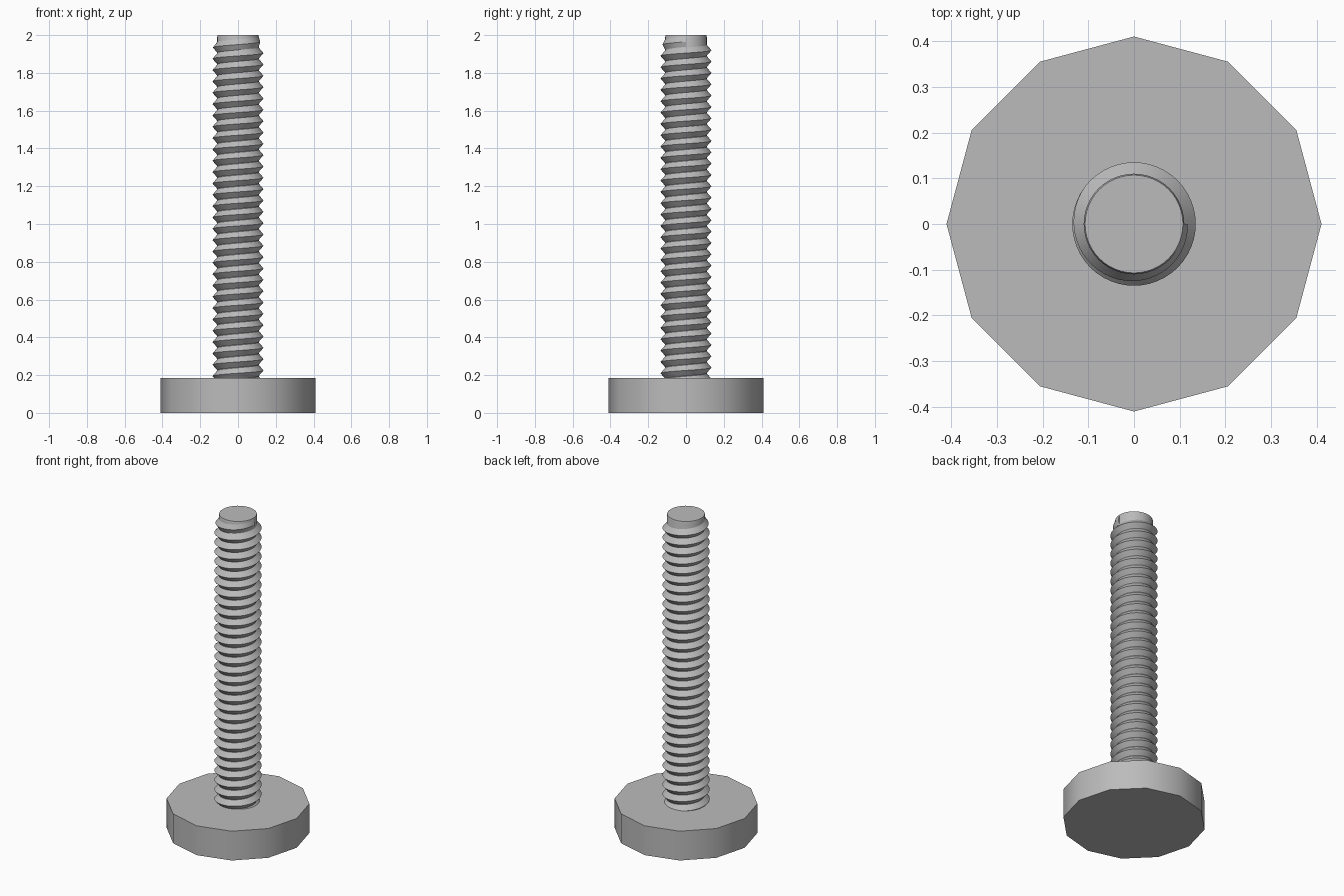
import bpy, bmesh, math

cube = bpy.data.objects.get("Cube")
if cube:
    bpy.data.objects.remove(cube)

HEAD_R, HEAD_H = 0.41, 0.185
CORE_R, CREST_R = 0.11, 0.135
PITCH, STEPS = 0.06, 48

steel = bpy.data.materials.new("grey steel")
steel.use_nodes = True
colour = (0.5, 0.5, 0.5, 1)
steel.diffuse_color = colour
steel.node_tree.nodes["Principled BSDF"].inputs["Base Color"].default_value = colour


def finish(name, bm, angle):
    bmesh.ops.recalc_face_normals(bm, faces=bm.faces)
    mesh = bpy.data.meshes.new(name)
    bm.to_mesh(mesh)
    bm.free()
    obj = bpy.data.objects.new(name, mesh)
    bpy.context.collection.objects.link(obj)
    mesh.materials.append(steel)
    bpy.ops.object.select_all(action="DESELECT")
    obj.select_set(True)
    bpy.context.view_layer.objects.active = obj
    bpy.ops.object.shade_smooth_by_angle(angle=math.radians(angle))
    return obj


def ring(bm, radius, z, sides):
    return [bm.verts.new((radius * math.cos(math.tau * i / sides),
                          radius * math.sin(math.tau * i / sides), z)) for i in range(sides)]


def lathe(name, profile, sides, angle):
    """Closed solid turned from (radius, height) points."""
    bm = bmesh.new()
    rings = [ring(bm, r, z, sides) for r, z in profile]
    for low, high in zip(rings, rings[1:]):
        for i in range(sides):
            j = (i + 1) % sides
            bm.faces.new((low[i], low[j], high[j], high[i]))
    bm.faces.new(rings[0])
    bm.faces.new(rings[-1])
    return finish(name, bm, angle)


# Twelve-sided head
lathe("head", [(HEAD_R, 0), (HEAD_R, HEAD_H)], 12, 35)

# Plain core with a slightly chamfered tip
lathe("shaft_core", [(CORE_R, HEAD_H - 0.02), (CORE_R, 1.99), (CORE_R - 0.003, 2)], STEPS, 30)

# Right-handed V thread, fading into the core over the last turn
bm = bmesh.new()
start, end = HEAD_H - PITCH / 2, 1.965
count = round((end - start) / PITCH * STEPS)
previous = None
for k in range(count + 1):
    a = math.tau * (k - count) / STEPS
    z = end + PITCH * (k - count) / STEPS
    fade = min(1, (count - k) / (STEPS * 0.6))
    crest = CORE_R + (CREST_R - CORE_R) * (0.3 + 0.7 * fade)
    section = [bm.verts.new((r * math.cos(a), r * math.sin(a), z + dz))
               for r, dz in ((CORE_R - 0.001, -PITCH / 2), (crest, 0), (CORE_R - 0.001, PITCH / 2))]
    if previous:
        for i in (0, 1):
            bm.faces.new((previous[i], section[i], section[i + 1], previous[i + 1]))
    else:
        bm.faces.new(section)
    previous = section
bm.faces.new(previous)
finish("thread", bm, 30)
